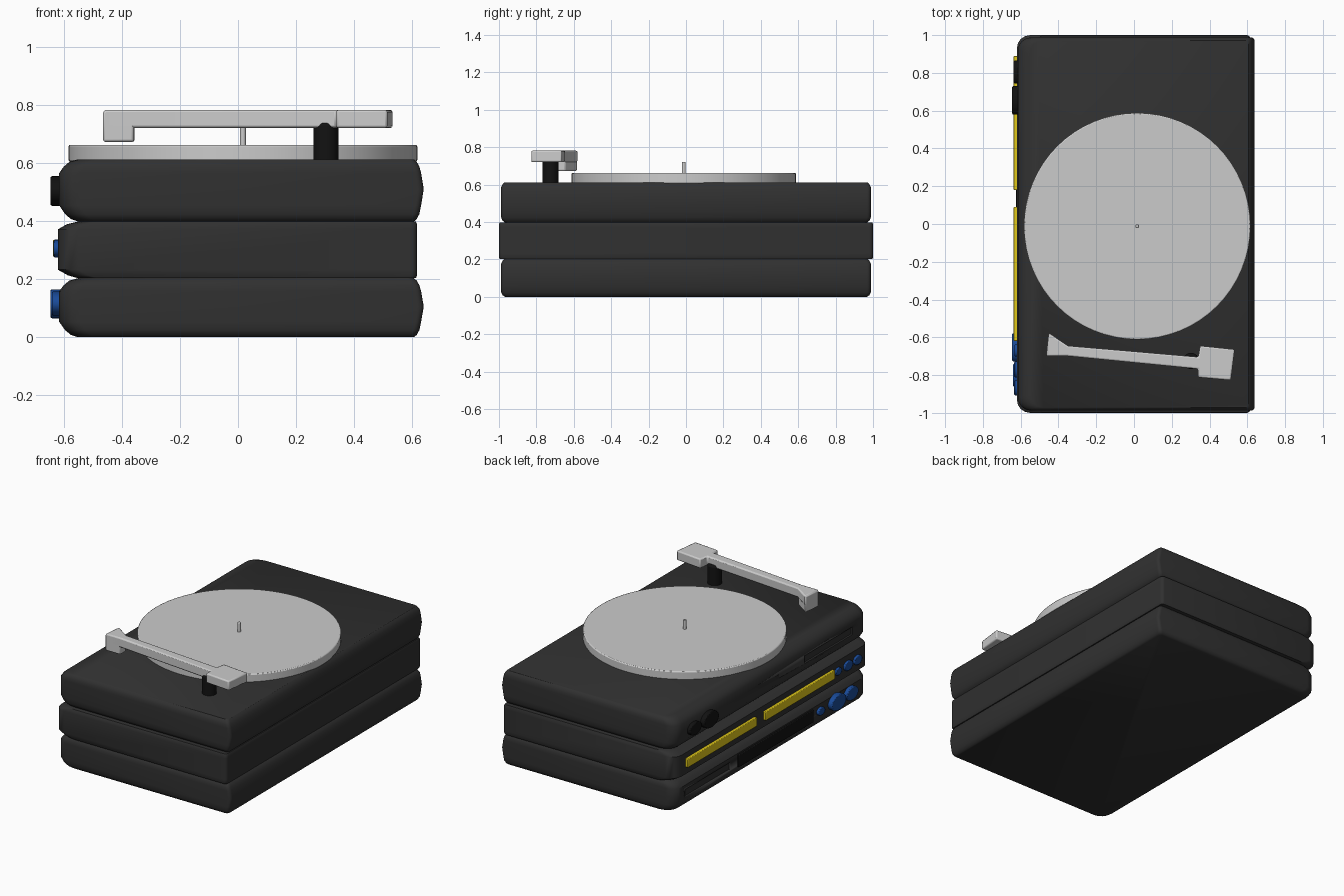
import bpy, bmesh, math
from mathutils import Matrix, Vector

if "Cube" in bpy.data.objects:
    bpy.data.objects.remove(bpy.data.objects["Cube"])


def material(name, rgb):
    m = bpy.data.materials.new(name)
    m.diffuse_color = (*rgb, 1)
    m.use_nodes = True
    m.node_tree.nodes["Principled BSDF"].inputs["Base Color"].default_value = m.diffuse_color
    return m


CASE = material("charcoal", (0.03, 0.03, 0.03))
BLACK = material("black", (0.006, 0.006, 0.006))
BLUE = material("blue", (0.01, 0.07, 0.32))
YELLOW = material("yellow", (0.75, 0.58, 0.01))


def finish(bm, name, mat=None, bevel=0, segments=2):
    bmesh.ops.recalc_face_normals(bm, faces=bm.faces)
    me = bpy.data.meshes.new(name)
    bm.to_mesh(me)
    bm.free()
    ob = bpy.data.objects.new(name, me)
    bpy.context.collection.objects.link(ob)
    if mat:
        me.materials.append(mat)
    if bevel:
        mod = ob.modifiers.new("bevel", "BEVEL")
        mod.width, mod.segments, mod.limit_method = bevel, segments, "ANGLE"
    bpy.ops.object.select_all(action="DESELECT")
    ob.select_set(True)
    bpy.context.view_layer.objects.active = ob
    bpy.ops.object.shade_smooth_by_angle(angle=math.radians(35))
    return ob


def loft(rings, name, mat=None, bevel=0):
    """Skin a stack of closed rings with equal point counts and cap the ends."""
    bm = bmesh.new()
    vs = [[bm.verts.new(p) for p in r] for r in rings]
    n = len(vs[0])
    for a, b in zip(vs, vs[1:]):
        for i in range(n):
            bm.faces.new((a[i], a[(i + 1) % n], b[(i + 1) % n], b[i]))
    bm.faces.new(vs[0])
    bm.faces.new(vs[-1])
    return finish(bm, name, mat, bevel)


def plan(x0, x1, y0, y1, z, rl=0.07, rr=0.02):
    """Rounded rectangle, soft on the control side and tight on the other."""
    pts = []
    for cx, cy, r, start in ((x1 - rr, y1 - rr, rr, 0), (x0 + rl, y1 - rl, rl, 90),
                             (x0 + rl, y0 + rl, rl, 180), (x1 - rr, y0 + rr, rr, 270)):
        for k in range(5):
            a = math.radians(start + k * 22.5)
            pts.append((cx + r * math.cos(a), cy + r * math.sin(a), z))
    return pts


def box(name, lo, hi, mat=None, bevel=0):
    bm = bmesh.new()
    lo, hi = Vector(lo), Vector(hi)
    bmesh.ops.create_cube(bm, size=1, matrix=Matrix.Translation((lo + hi) / 2)
                          @ Matrix.Diagonal((*(hi - lo), 1)))
    return finish(bm, name, mat, bevel)


def cylinder(name, centre, r, z0, z1, mat=None, bevel=0, sides=32):
    bm = bmesh.new()
    bmesh.ops.create_cone(bm, cap_ends=True, segments=sides, radius1=r, radius2=r, depth=z1 - z0,
                          matrix=Matrix.Translation((*centre, (z0 + z1) / 2)))
    return finish(bm, name, mat, bevel)


def knob(name, y, z, ry, rz, x_out, mat):
    """Oval control knob sticking out of the -x panel."""
    x_in = -0.59
    bm = bmesh.new()
    m = (Matrix.Translation(((x_in + x_out) / 2, y, z)) @ Matrix.Diagonal((1, ry, rz, 1))
         @ Matrix.Rotation(math.radians(90), 4, "Y"))
    bmesh.ops.create_cone(bm, cap_ends=True, segments=32, radius1=1, radius2=1,
                          depth=x_in - x_out, matrix=m)
    return finish(bm, name, mat, 0.005)


# Three stacked cabinets: levels are (height fraction, left x, right x, half depth)
PUFFED = [(0, -0.55, 0.605, 0.968), (0.04, -0.575, 0.615, 0.98), (0.12, -0.595, 0.624, 0.988),
          (0.26, -0.615, 0.63, 0.988), (0.52, -0.615, 0.639, 0.988), (0.78, -0.615, 0.63, 0.988),
          (0.88, -0.60, 0.624, 0.988), (0.96, -0.58, 0.615, 0.98), (1, -0.55, 0.605, 0.972)]
STRAIGHT = [(0, -0.55, 0.612, 0.996), (0.05, -0.585, 0.616, 1), (0.15, -0.62, 0.616, 1),
            (0.86, -0.62, 0.616, 1), (0.95, -0.59, 0.616, 1), (1, -0.55, 0.612, 0.996)]
units = {}
for name, z0, z1, levels in (("bottom_unit", 0, 0.203, PUFFED), ("middle_unit", 0.203, 0.398, STRAIGHT),
                             ("top_unit", 0.398, 0.612, PUFFED)):
    units[name] = loft([plan(l, r, -d, d, z0 + f * (z1 - z0)) for f, l, r, d in levels], name, CASE)

# Shallow slots cut in the control panel
for unit, y0, y1, z in (("bottom_unit", 0.42, 0.89, 0.105), ("top_unit", -0.83, -0.34, 0.505)):
    cutter = box(unit + "_slot_cutter", (-0.7, y0, z - 0.025), (-0.603, y1, z + 0.025))
    cutter.hide_render = True
    cutter.hide_viewport = True
    mod = units[unit].modifiers.new("slot", "BOOLEAN")
    mod.operation, mod.object = "DIFFERENCE", cutter

# Display window and the two yellow strips
box("display_window", (-0.625, -0.42, 0.07), (-0.59, 0.35, 0.15), BLACK, 0.004)
for i, (y0, y1) in enumerate(((0.18, 0.89), (-0.62, 0.09))):
    box(f"yellow_strip_{i + 1}", (-0.637, y0, 0.277), (-0.60, y1, 0.335), YELLOW, 0.004)

# Knobs: y, z, half width, half height, outer x
for i, (y, z, ry, rz, x, mat) in enumerate((
        (0.805, 0.50, 0.06, 0.04, -0.637, BLACK), (0.655, 0.503, 0.075, 0.051, -0.645, BLACK),
        (-0.67, 0.305, 0.032, 0.024, -0.632, BLUE), (-0.77, 0.305, 0.042, 0.031, -0.634, BLUE),
        (-0.867, 0.305, 0.04, 0.03, -0.634, BLUE), (-0.495, 0.113, 0.035, 0.025, -0.632, BLUE),
        (-0.653, 0.115, 0.074, 0.05, -0.645, BLUE), (-0.80, 0.115, 0.06, 0.042, -0.640, BLUE))):
    knob(f"knob_{i + 1}", y, z, ry, rz, x, mat)

# Platter, spindle and arm post
cylinder("platter", (0.017, -0.012), 0.6, 0.604, 0.662, None, 0.006, 64)
cylinder("spindle", (0.017, -0.012), 0.01, 0.65, 0.722, None, 0.003, 16)
cylinder("arm_post", (0.302, -0.725), 0.043, 0.60, 0.74, BLACK, 0.012)


def prism(name, outline, z0, z1):
    return loft([[(x, y, z) for x, y in outline] for z in (z0, z1)], name, None, 0.008)


# Tone arm with counterweight, and the deeper cartridge head
prism("tone_arm", [(-0.45, -0.577), (-0.35, -0.645), (0.34, -0.704), (0.35, -0.645), (0.533, -0.664),
                   (0.513, -0.828), (0.338, -0.812), (0.338, -0.767), (-0.35, -0.70), (-0.463, -0.70)],
      0.72, 0.782)
prism("cartridge_head", [(-0.452, -0.58), (-0.355, -0.645), (-0.358, -0.70), (-0.465, -0.70)], 0.672, 0.779)
